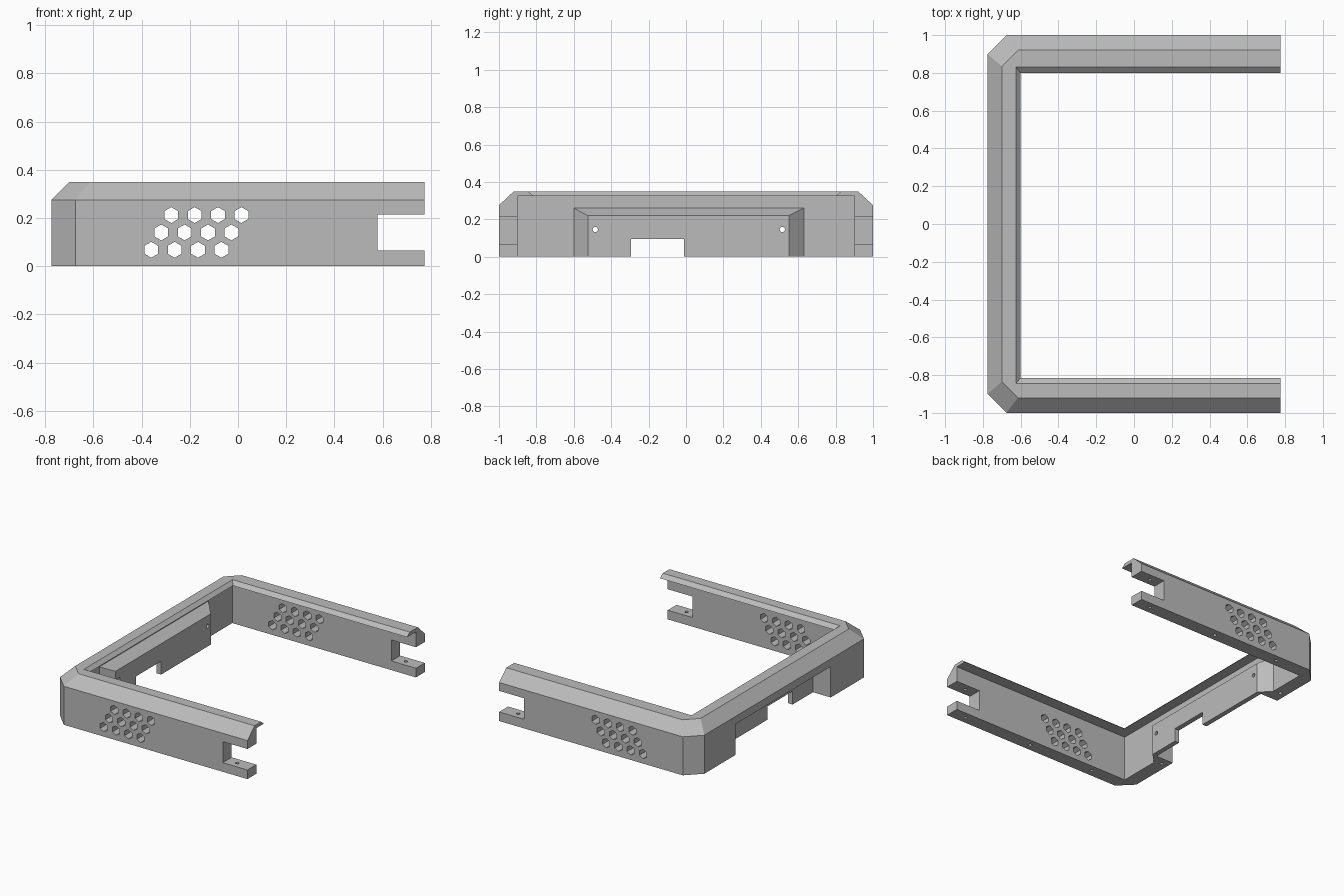
import bpy, bmesh, math
from mathutils import Matrix, Vector

default = bpy.data.objects.get("Cube")
if default:
    bpy.data.objects.remove(default, do_unlink=True)

grey = bpy.data.materials.new("matte grey")
grey.use_nodes = True
grey.diffuse_color = (0.5, 0.5, 0.5, 1)
grey.node_tree.nodes["Principled BSDF"].inputs["Base Color"].default_value = (0.5, 0.5, 0.5, 1)


def finish(bm, name):
    bmesh.ops.recalc_face_normals(bm, faces=bm.faces)
    mesh = bpy.data.meshes.new(name)
    bm.to_mesh(mesh)
    bm.free()
    mesh.materials.append(grey)
    obj = bpy.data.objects.new(name, mesh)
    bpy.context.collection.objects.link(obj)
    return obj


def add_box(bm, lo, hi):
    lo, hi = Vector(lo), Vector(hi)
    matrix = Matrix.Translation((lo + hi) / 2) @ Matrix.Diagonal((*(hi - lo), 1))
    bmesh.ops.create_cube(bm, size=1, matrix=matrix)


def add_prism(bm, start, end, radius, sides):
    start, end = Vector(start), Vector(end)
    axis = end - start
    turn = axis.to_track_quat('Z', 'Y').to_matrix().to_4x4()
    bmesh.ops.create_cone(bm, cap_ends=True, segments=sides, radius1=radius, radius2=radius,
                          depth=axis.length, matrix=Matrix.Translation((start + end) / 2) @ turn)


def combine(target, tool, operation):
    tool.hide_render = True
    mod = target.modifiers.new(operation.lower(), 'BOOLEAN')
    mod.operation, mod.solver, mod.object = operation, 'EXACT', tool
    bpy.context.view_layer.update()
    result = target.evaluated_get(bpy.context.evaluated_depsgraph_get())
    mesh = bpy.data.meshes.new_from_object(result)
    target.modifiers.clear()
    target.data = mesh
    bpy.data.objects.remove(tool, do_unlink=True)


# U-shaped rail: each ring gives height, side x, front y, back y and corner cut
END = 0.775
rings = [
    (0.0, -0.775, -1.0, 1.0, 0.1),
    (0.275, -0.775, -1.0, 1.0, 0.1),
    (0.35, -0.70, -0.92, 0.92, 0.085),
    (0.35, -0.625, -0.845, 0.83, 0),
    (0.325, -0.60, -0.815, 0.80, 0),
    (0.325, -0.675, -0.9, 0.9, 0),
    (0.0, -0.675, -0.9, 0.9, 0),
]
bm = bmesh.new()
loops = []
for z, x, front, back, cut in rings:
    path = [(END, front), (x + cut, front), (x, front + cut),
            (x, back - cut), (x + cut, back), (END, back)]
    loops.append([bm.verts.new((px, py, z)) for px, py in path])
for i, loop in enumerate(loops):
    following = loops[(i + 1) % len(loops)]
    for j in range(len(loop) - 1):
        bm.faces.new((loop[j], loop[j + 1], following[j + 1], following[j]))
for j in (0, -1):
    bm.faces.new([loop[j] for loop in loops])
bmesh.ops.remove_doubles(bm, verts=bm.verts, dist=0.0001)
bmesh.ops.dissolve_degenerate(bm, edges=bm.edges, dist=0.0001)
rail = finish(bm, "u_shaped_rail")

# Tapered connector housing on the inside of the side wall
bm = bmesh.new()
sections = []
for x, y0, y1, top in [(-0.72, -0.6, 0.63, 0.26), (-0.675, -0.6, 0.63, 0.26),
                       (-0.60, -0.525, 0.55, 0.22)]:
    sections.append([bm.verts.new((x, y, z)) for y, z in
                     [(y0, 0), (y1, 0), (y1, top), (y0, top)]])
for a, b in zip(sections, sections[1:]):
    for j in range(4):
        k = (j + 1) % 4
        bm.faces.new((a[j], a[k], b[k], b[j]))
bm.faces.new(sections[0])
bm.faces.new(sections[-1])
combine(rail, finish(bm, "connector_housing"), 'UNION')

# Pocket open to the outside and below
bm = bmesh.new()
add_box(bm, (-0.85, -0.525, -0.1), (-0.635, 0.55, 0.22))
combine(rail, finish(bm, "pocket_cutter"), 'DIFFERENCE')

# Panel notch, panel screw holes and slots at the arm ends
bm = bmesh.new()
add_box(bm, (-0.66, -0.295, -0.1), (-0.55, -0.01, 0.095))
for y in (-0.485, 0.515):
    add_prism(bm, (-0.66, y, 0.145), (-0.55, y, 0.145), 0.014, 16)
add_box(bm, (0.58, -1.1, 0.065), (0.9, 1.1, 0.215))
combine(rail, finish(bm, "notch_cutter"), 'DIFFERENCE')

# Honeycomb vents through both arms
bm = bmesh.new()
for row in range(3):
    for column in range(4):
        x = -0.36 + row * 0.0415 + column * 0.097
        z = 0.068 + row * 0.072
        add_prism(bm, (x, -1.1, z), (x, 1.1, z), 0.033, 6)
# Make sure the hexagons stand on a point
tip = max(v.co.z for v in bm.verts)
if tip < 0.068 + 2 * 0.072 + 0.031:
    for row in range(3):
        for column in range(4):
            centre = Vector((-0.36 + row * 0.0415 + column * 0.097, 0, 0.068 + row * 0.072))
            near = [v for v in bm.verts
                    if math.hypot(v.co.x - centre.x, v.co.z - centre.z) < 0.034]
            bmesh.ops.rotate(bm, verts=near, cent=centre,
                             matrix=Matrix.Rotation(math.pi / 6, 3, 'Y'))
combine(rail, finish(bm, "vent_cutter"), 'DIFFERENCE')

# Screw holes from below, the outermost reaching through the slots
bm = bmesh.new()
for y in (-0.95, 0.95):
    for x, top in [(0.66, 0.27), (0.1, 0.03), (-0.43, 0.03)]:
        add_prism(bm, (x, y, -0.05), (x, y, top), 0.012, 16)
for y in (-0.58, 0.64):
    add_prism(bm, (-0.725, y, -0.05), (-0.725, y, 0.05), 0.012, 16)
combine(rail, finish(bm, "screw_hole_cutter"), 'DIFFERENCE')

for face in rail.data.polygons:
    face.use_smooth = False
    face.material_index = 0
